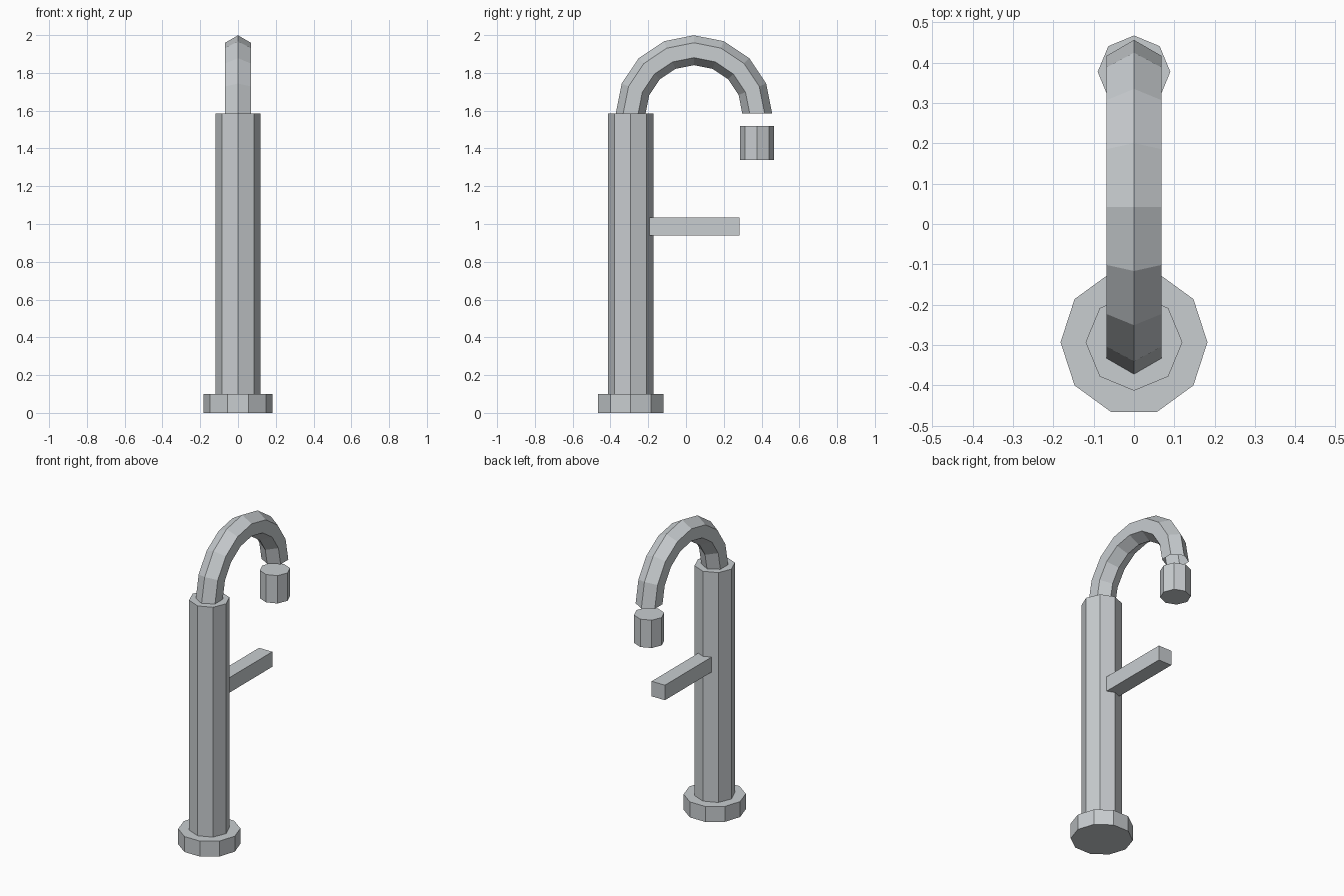
import bpy, bmesh, math
from mathutils import Matrix

if "Cube" in bpy.data.objects:
    bpy.data.objects.remove(bpy.data.objects["Cube"])

steel = bpy.data.materials.new("brushed steel grey")
steel.diffuse_color = (0.58, 0.61, 0.63, 1)
steel.use_nodes = True
steel.node_tree.nodes["Principled BSDF"].inputs["Base Color"].default_value = steel.diffuse_color

BODY_Y = -0.293      # centre of base and column
BEND_R = 0.335       # spout bend radius
BEND_Y = BODY_Y + BEND_R
TOP_Z = 1.585        # top of the column


def finish(name, bm):
    bmesh.ops.recalc_face_normals(bm, faces=bm.faces)
    mesh = bpy.data.meshes.new(name)
    bm.to_mesh(mesh)
    bm.free()
    mesh.materials.append(steel)
    obj = bpy.data.objects.new(name, mesh)
    bpy.context.collection.objects.link(obj)
    return obj


def prism(name, sides, radius, y, z0, z1):
    """Upright prism with one corner pointing along +x."""
    bm = bmesh.new()
    mat = Matrix.Translation((0, y, (z0 + z1) / 2)) @ Matrix.Rotation(math.pi / 2, 4, 'Z')
    bmesh.ops.create_cone(bm, cap_ends=True, segments=sides, radius1=radius,
                          radius2=radius, depth=z1 - z0, matrix=mat)
    return finish(name, bm)


# Base, column and outlet head
prism("base", 10, 0.182, BODY_Y, 0, 0.1)
prism("column", 8, 0.12, BODY_Y, 0.1, TOP_Z)
prism("outlet_head", 8, 0.09, BODY_Y + 2 * BEND_R, 1.34, 1.52)

# Handle: square bar pushed into the back of the column
bm = bmesh.new()
y0, y1 = -0.21, 0.283
bmesh.ops.create_cube(bm, size=1, matrix=Matrix.Translation((0, (y0 + y1) / 2, 0.987))
                      @ Matrix.Diagonal((0.095, y1 - y0, 0.097, 1)))
finish("handle", bm)

# Spout: open hexagonal tube swept through a half circle
bm = bmesh.new()
SEGS, SIDES, TUBE = 8, 6, 0.079
rings = []
for i in range(SEGS + 1):
    a = math.pi * (1 - i / SEGS)
    ring = []
    for j in range(SIDES):
        t = 2 * math.pi * j / SIDES
        r = BEND_R + TUBE * math.cos(t)
        ring.append(bm.verts.new((TUBE * math.sin(t), BEND_Y + r * math.cos(a),
                                  TOP_Z + r * math.sin(a))))
    rings.append(ring)
for r0, r1 in zip(rings, rings[1:]):
    for j in range(SIDES):
        k = (j + 1) % SIDES
        bm.faces.new((r0[j], r0[k], r1[k], r1[j]))
finish("spout", bm)
